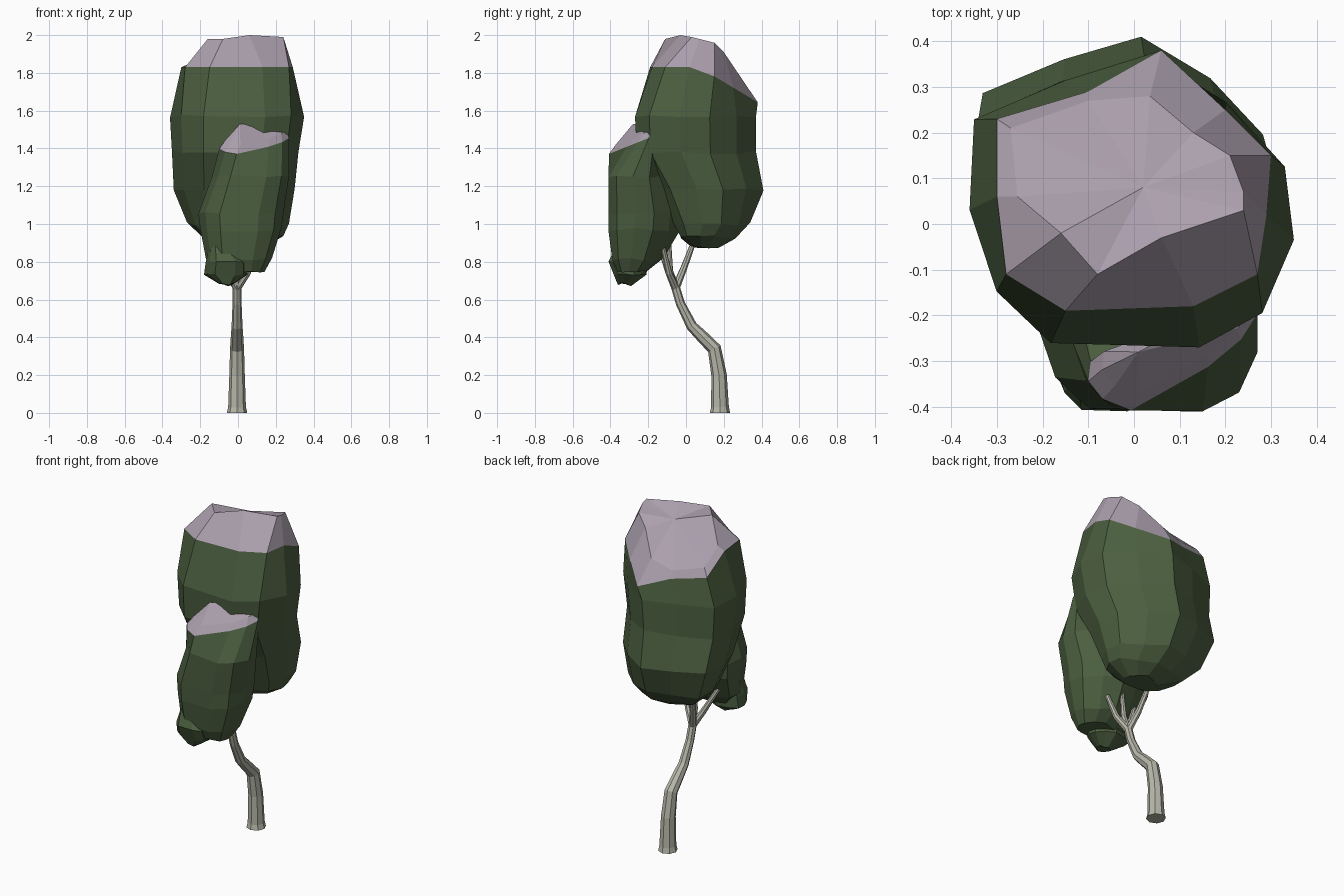
import bpy, bmesh, random
from mathutils import Vector

random.seed(4)
cube = bpy.data.objects.get("Cube")
if cube:
    bpy.data.objects.remove(cube, do_unlink=True)


def material(name, rgb):
    m = bpy.data.materials.new(name)
    m.use_nodes = True
    m.diffuse_color = (*rgb, 1)
    m.node_tree.nodes["Principled BSDF"].inputs["Base Color"].default_value = (*rgb, 1)
    return m


LEAF = material("leaf green", (0.07, 0.112, 0.05))
SNOW = material("pale snow", (0.41, 0.35, 0.42))
BARK = material("grey bark", (0.47, 0.47, 0.4))

# Irregular crown outline, stretched to fit each level's box
OUTLINE = [(-.35, .26), (-.15, .35), (.04, .41), (.21, .3), (.34, .15), (.36, -.02),
           (.29, -.19), (.15, -.27), (-.18, -.26), (-.3, -.14), (-.36, .05)]
OUTLINE = [((x + .36) / .72, (y + .27) / .68) for x, y in OUTLINE]


def level(z, x0, x1, y0, y1, slope=0, skew=0, rough=.01):
    """One ring of a crown; it rises by slope towards the back and shears by skew."""
    ring = []
    for u, v in OUTLINE:
        x = x0 + u * (x1 - x0)
        y = y0 + v * (y1 - y0) + skew * max(0, x)
        rise = slope * (y - y0)
        ring.append(Vector((x, y, z + rise + random.uniform(-rough, rough))))
    return ring


def foliage(name, rings, top, snow_bands):
    """Loft the rings, close both ends and whiten the upper bands."""
    bm = bmesh.new()
    loops = [[bm.verts.new(p) for p in ring] for ring in rings]
    n = len(OUTLINE)
    last = len(loops) - 1
    for k in range(last):
        for i in range(n):
            j = (i + 1) % n
            face = bm.faces.new((loops[k][i], loops[k][j], loops[k + 1][j], loops[k + 1][i]))
            face.material_index = int(k >= last - snow_bands)
    bm.faces.new(loops[0])
    peak = bm.verts.new(top)
    for i in range(n):
        face = bm.faces.new((loops[-1][i], loops[-1][(i + 1) % n], peak))
        face.material_index = int(snow_bands > 0)
    bmesh.ops.recalc_face_normals(bm, faces=bm.faces)
    mesh = bpy.data.meshes.new(name)
    bm.to_mesh(mesh)
    bm.free()
    mesh.materials.append(LEAF)
    mesh.materials.append(SNOW)
    obj = bpy.data.objects.new(name, mesh)
    bpy.context.collection.objects.link(obj)


def limb(name, points):
    """Eight-sided tapering tube through (x, y, z, radius) points."""
    curve = bpy.data.curves.new(name, "CURVE")
    curve.dimensions = "3D"
    curve.bevel_depth = 1
    curve.bevel_resolution = 2
    curve.use_fill_caps = True
    spline = curve.splines.new("POLY")
    spline.points.add(len(points) - 1)
    spline.use_smooth = False
    for p, (x, y, z, r) in zip(spline.points, points):
        p.co = (x, y, z, 1)
        p.radius = r
    curve.materials.append(BARK)
    obj = bpy.data.objects.new(name, curve)
    bpy.context.collection.objects.link(obj)
    bpy.ops.object.select_all(action="DESELECT")
    obj.select_set(True)
    bpy.context.view_layer.objects.active = obj
    bpy.ops.object.convert(target="MESH")


# Snow line of the tall crown, dropping at the back, and the ridge of its cap
SNOW_LINE = [(-.3, .23), (-.1, .29), (.06, .38), (.2, .25), (.3, .15), (.29, .02),
             (.27, -.11), (.13, -.18), (-.15, -.19), (-.28, -.11), (-.3, .06)]
SNOW_LINE = [(x, y, 1.83 - .6 * max(0, y - .07)) for x, y in SNOW_LINE]
RIDGE = [(-.27, .21, 1.78), (-.1, .27, 1.74), (.035, .28, 1.78), (.13, .2, 1.91),
         (.21, .15, 1.96), (.24, .07, 1.98), (.24, .03, 1.99), (.06, -.03, 2),
         (-.08, -.11, 1.98), (-.16, -.02, 1.98), (-.255, .06, 1.85)]

# Tall crown
foliage("main_crown", [
    level(.88, -.06, .14, .02, .18),
    level(.93, -.19, .24, -.03, .26),
    level(1.0, -.27, .27, -.06, .34),
    level(1.18, -.34, .30, -.15, .41),
    level(1.38, -.35, .32, -.26, .37),
    level(1.57, -.36, .35, -.27, .37),
    SNOW_LINE, RIDGE,
], (.02, .08, 1.945), 1)

# Smaller crown leaning on the front
foliage("front_crown", [
    level(.75, -.1, .14, -.36, -.2),
    level(.81, -.17, .18, -.39, -.12),
    level(.97, -.2, .23, -.41, -.03),
    level(1.06, -.21, .24, -.41, -.02),
    level(1.25, -.14, .27, -.41, -.06),
    level(1.37, -.1, .27, -.41, -.27, .4, .6, 0),
    level(1.41, -.07, .26, -.38, -.25, .4, .6),
], (.01, -.28, 1.53), 1)

# Low tuft under the front crown
foliage("low_tuft", [
    level(.68, -.1, -.02, -.36, -.29),
    level(.73, -.18, .05, -.38, -.21, rough=.005),
    level(.8, -.17, .05, -.41, -.2, rough=.005),
    level(.88, -.15, -.03, -.37, -.22, rough=.005),
], (-.1, -.3, .9), 0)

# Bent trunk and the branches from its fork
limb("trunk", [(-.005, .18, 0, .054), (-.005, .18, .03, .047), (-.005, .175, .2, .041),
               (-.005, .15, .34, .037), (-.005, .085, .405, .033), (-.005, .03, .46, .029),
               (-.005, -.03, .58, .024), (-.005, -.06, .68, .023)])
FORK = (-.005, -.055, .66, .022)
for name, bend, tip in [
        ("right_branch", (-.05, -.09, .74, .018), (-.12, -.14, .88, .013)),
        ("left_branch", (.05, -.09, .74, .018), (.09, -.12, .87, .013)),
        ("back_branch", (-.04, -.01, .77, .018), (-.07, .05, .93, .013)),
        ("middle_branch", (.0, -.085, .75, .017), (.01, -.09, .9, .012))]:
    limb(name, [FORK, bend, tip])
